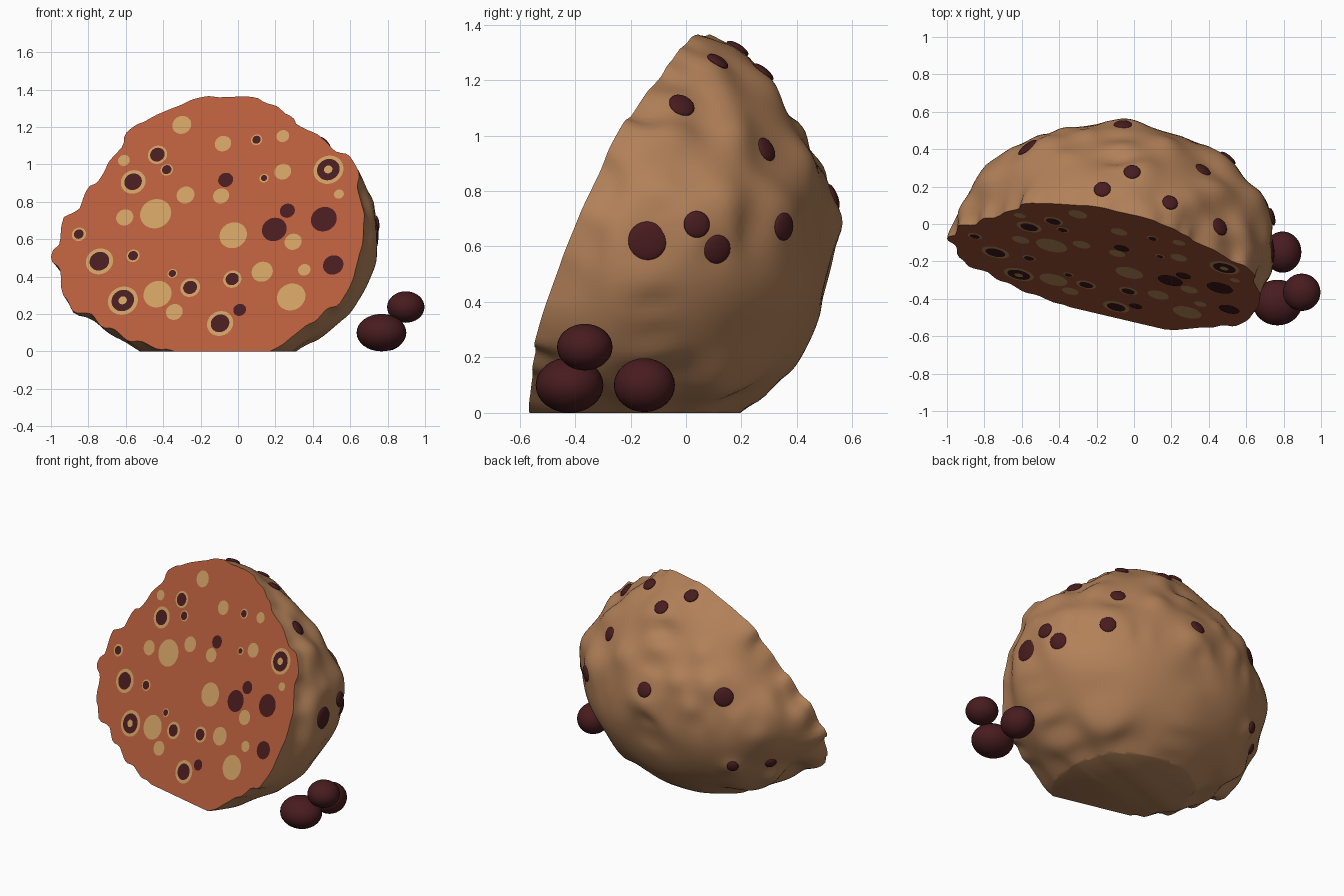
import bpy, bmesh, math, random
from mathutils import Vector

if "Cube" in bpy.data.objects:
    bpy.data.objects.remove(bpy.data.objects["Cube"])

random.seed(4)


def material(name, rgb):
    m = bpy.data.materials.new(name)
    m.diffuse_color = (*rgb, 1)
    m.use_nodes = True
    m.node_tree.nodes["Principled BSDF"].inputs["Base Color"].default_value = m.diffuse_color
    return m


CRUST = material("crust brown", (0.45, 0.22, 0.10))
CUT = material("cut face rust", (0.46, 0.107, 0.045))
TAN = material("tan", (0.60, 0.335, 0.12))
DARK = material("dark maroon", (0.064, 0.0115, 0.0135))

# Main shape: a lumpy ball, sliced by a leaning plane and by the ground
CENTER = Vector((-0.1, -0.28, 0.6))
RADIUS = 0.835
NORMAL = Vector((-0.235, -1, 0.42)).normalized()


def on_cut(x, z):
    return Vector((x, -0.525 - 0.235 * x + 0.42 * z, z))


# Guide curves that the lumpy ball passes through
RIM = [(-1, .5), (-.95, .6), (-.94, .69), (-.84, .78), (-.81, .86), (-.74, .92),
       (-.65, 1.06), (-.56, 1.2), (-.48, 1.24), (-.35, 1.3), (-.19, 1.36), (-.06, 1.36),
       (.07, 1.36), (.18, 1.32), (.28, 1.26), (.32, 1.21), (.49, 1.1), (.62, 1.01),
       (.65, .83), (.67, .62), (.64, .48), (.6, .35), (.56, .28), (.45, .2), (.33, .11),
       (.17, 0), (0, -.05), (-.2, -.05), (-.34, 0), (-.47, .03), (-.63, .09), (-.76, .17),
       (-.9, .25), (-.94, .32), (-.95, .43)]
EQUATOR = [(-.955, .07), (-.83, .27), (-.7, .38), (-.55, .46), (-.4, .5), (-.22, .53),
           (-.12, .56), (0, .53), (.15, .5), (.3, .45), (.42, .4), (.53, .33),
           (.6, .23), (.7, .15), (.75, .05), (.74, -.05)]
RIGHT = [(.65, .96), (.68, .88), (.72, .75), (.74, .6), (.74, .48), (.69, .38),
         (.62, .25), (.48, .12), (.3, 0)]
BACK = [(.05, 1.36), (.18, 1.32), (.29, 1.22), (.33, 1.1), (.42, 1.03), (.44, .94),
        (.52, .82), (.56, .7), (.52, .58), (.5, .45), (.48, .33), (.42, .2), (.3, .07), (.2, 0)]
BASE = [(-.5, -.1, 0), (-.4, .1, 0), (.15, .12, 0), (.3, -.3, 0), (-.1, -.1, -.08),
        (-.1, -.35, -.1), (-.75, -.05, .2), (-.68, .2, .2), (.4, .2, .15)]
# Nuggets set in the crust: centre point and radius
NUGGETS = [(.45, -.02, 1.1, .048), (.19, .11, 1.26, .042), (-.17, .19, 1.32, .045),
           (-.01, .28, 1.23, .045), (.37, .29, .95, .045), (-.06, .53, .78, .048),
           (.49, .34, .67, .05), (.74, .04, .68, .048), (.73, -.14, .62, .07),
           (.69, .11, .59, .053), (-.57, .41, .82, .06),
           (-.6, .36, .36, .036), (-.77, .19, .34, .036)]
guides = [(on_cut(x, z), .001) for x, z in RIM]
soft = [Vector((x, y, .65)) for x, y in EQUATOR]
soft += [Vector((x, -.12, z)) for x, z in RIGHT]
soft += [Vector((-.08, y, z)) for y, z in BACK]
soft += [Vector(p) for p in BASE] + [Vector(n[:3]) for n in NUGGETS[:-2]]
guides += [(p, .006) for p in soft]
guides = [((p - CENTER).normalized(), (p - CENTER).length, e) for p, e in guides]

# Soft knobs scattered over the upper crust, leaving the lower back smooth
bumps = []
while len(bumps) < 34:
    d = Vector([random.gauss(0, 1) for _ in range(3)]).normalized()
    if d.y > 0.05 and d.z > -0.5 and not (d.z < .1 and d.x > -.35):
        bumps.append((d, random.uniform(.012, .028), random.uniform(.075, .12)))


def surface(d):
    """Point of the crust along direction d."""
    total, value = 20.0, 20.0 * RADIUS
    for g, r, e in guides:
        w = 1 / ((g - d).length_squared + e) ** 2
        total += w
        value += w * r
    p = CENTER + d * (value / total)
    depth = -(p - on_cut(0, 0)).dot(NORMAL)
    fade = min(1, max(0, depth / .12))
    lift = sum(a * math.exp(-(g - d).length_squared / (s * s)) for g, a, s in bumps)
    return p + d * (lift - .004) * fade


def finish(name, bm, mats):
    me = bpy.data.meshes.new(name)
    bm.to_mesh(me)
    bm.free()
    ob = bpy.data.objects.new(name, me)
    bpy.context.collection.objects.link(ob)
    for m in mats:
        me.materials.append(m)
    bpy.ops.object.select_all(action='DESELECT')
    ob.select_set(True)
    bpy.context.view_layer.objects.active = ob
    bpy.ops.object.shade_smooth_by_angle(angle=math.radians(40))
    return ob


bm = bmesh.new()
bmesh.ops.create_icosphere(bm, subdivisions=6, radius=1)
for v in bm.verts:
    d = v.co.normalized()
    if d.dot(NORMAL) < 0.25:
        v.co = surface(d)
    else:
        v.co = CENTER + d * RADIUS
for co, no in ((on_cut(0, 0), NORMAL), (Vector(), Vector((0, 0, -1)))):
    bmesh.ops.bisect_plane(bm, geom=bm.verts[:] + bm.edges[:] + bm.faces[:], dist=1e-5,
                           plane_co=co, plane_no=no, clear_outer=True)
    bmesh.ops.holes_fill(bm, edges=[e for e in bm.edges if e.is_boundary], sides=0)
bmesh.ops.recalc_face_normals(bm, faces=bm.faces[:])
for f in bm.faces:
    if f.normal.dot(NORMAL) > .999 and abs((f.calc_center_median() - on_cut(0, 0)).dot(NORMAL)) < .002:
        f.material_index = 1
finish("sliced_body", bm, [CRUST, CUT])


def ellipsoid(name, pos, size, mat, axis=None):
    b = bmesh.new()
    bmesh.ops.create_uvsphere(b, u_segments=32, v_segments=16, radius=1)
    ob = finish(name, b, [mat])
    ob.location, ob.scale = pos, size
    if axis:
        ob.rotation_euler = axis.to_track_quat('Z', 'Y').to_euler()


# Crust nuggets lie flat against the surface
for x, y, z, r in NUGGETS:
    d = (Vector((x, y, z)) - CENTER).normalized()
    u = d.orthogonal().normalized()
    v = d.cross(u)
    a, b = (surface((d + t * .05).normalized()) - surface((d - t * .05).normalized()) for t in (u, v))
    ellipsoid("crust_nugget", surface(d), (r, r, .016), DARK, a.cross(b).normalized())

# Loose balls beside the body
for pos, size in (((.767, -.42, .1), (.133, .122, .1)),
                  ((.795, -.15, .1), (.1, .11, .097)),
                  ((.897, -.365, .237), (.1, .1, .084))):
    ellipsoid("loose_ball", pos, size, DARK)


# Inclusions: thin round plates on the cut face
def plate(x, z, r, mat, layer):
    b = bmesh.new()
    bmesh.ops.create_circle(b, cap_ends=True, segments=28, radius=r)
    ob = finish("cut_face_spot", b, [mat])
    ob.location = on_cut(x, z) + NORMAL * .0025 * layer
    ob.rotation_euler = NORMAL.to_track_quat('Z', 'Y').to_euler()


TAN_SPOTS = [(-.3, 1.21, .052), (-.08, 1.11, .045), (.24, 1.15, .035), (-.61, 1.02, .032),
             (.24, .96, .046), (-.28, .835, .049), (-.09, .83, .044), (.54, .84, .027),
             (-.605, .715, .047), (-.44, .735, .085), (-.025, .62, .075), (.295, .585, .047),
             (.13, .425, .058), (.355, .435, .034), (-.43, .305, .077), (-.34, .21, .046),
             (.285, .29, .078)]
DARK_SPOTS = [(-.065, .915, .041), (.265, .75, .041), (.195, .65, .068), (.46, .705, .071),
              (.51, .46, .056), (.01, .22, .035)]
RINGED = [(-.43, 1.05, .053, .04), (-.38, .97, .034, .026), (-.56, .905, .068, .048),
          (.1, 1.13, .031, .023), (.14, .925, .025, .017), (-.85, .625, .039, .027),
          (-.74, .48, .075, .054), (-.56, .51, .036, .027), (-.35, .415, .027, .02),
          (-.255, .34, .054, .038), (-.03, .385, .05, .036), (-.095, .148, .072, .051),
          (.484, .97, .082, .062, .023), (-.615, .27, .082, .062, .023)]
for x, z, r in TAN_SPOTS:
    plate(x, z, r, TAN, 1)
for x, z, r in DARK_SPOTS:
    plate(x, z, r, DARK, 2)
for x, z, *radii in RINGED:
    for i, r in enumerate(radii):
        plate(x, z, r, (TAN, DARK, TAN)[i], i + 1)
